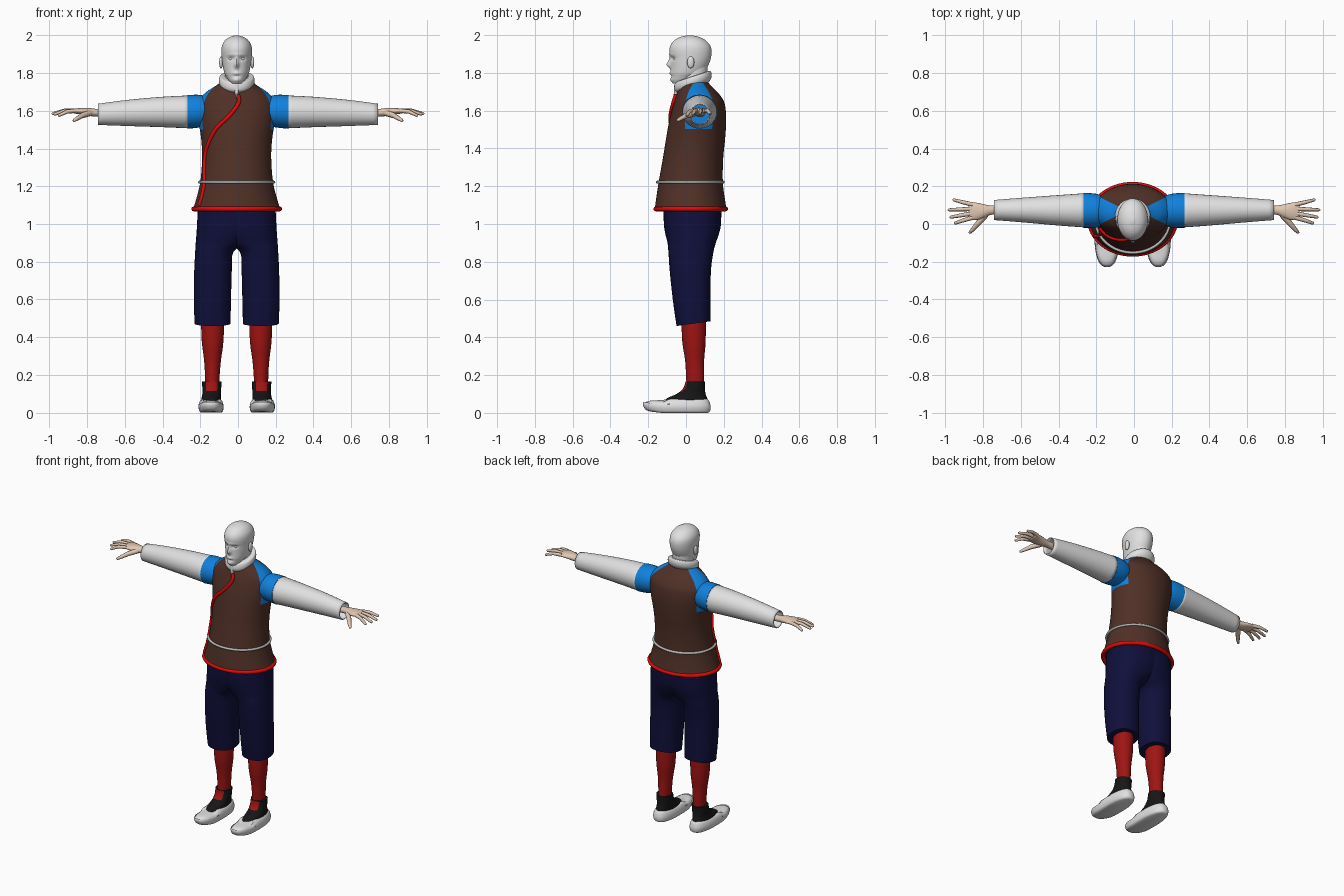
import bpy, bmesh, math
from mathutils import Vector

if "Cube" in bpy.data.objects:
    bpy.data.objects.remove(bpy.data.objects["Cube"])

CX = -0.007  # body centre line


def mat(name, r, g, b):
    m = bpy.data.materials.new(name)
    m.diffuse_color = (r, g, b, 1)
    m.use_nodes = True
    m.node_tree.nodes["Principled BSDF"].inputs["Base Color"].default_value = m.diffuse_color
    return m


BROWN = mat("brown_cloth", .08, .03, .02)
NAVY = mat("navy_cloth", .005, .005, .045)
RED = mat("bright_red_trim", .75, .003, .003)
SOCK = mat("dark_red_knit", .35, .007, .007)
BLUE = mat("blue_cloth", .005, .22, .72)
WHITE = mat("off_white", .75, .75, .75)
SKIN = mat("skin", .74, .57, .45)
BLACK = mat("black", .008, .008, .008)
GREY = mat("belt_grey", .5, .5, .48)


def dense(rings, sub):
    """Catmull-Rom interpolation of ring parameters."""
    out = []
    n = len(rings)
    for i in range(n - 1):
        p = [rings[max(0, min(n - 1, i + k))] for k in (-1, 0, 1, 2)]
        for j in range(sub):
            t = j / sub
            out.append([.5 * (2 * b + (c - a) * t + (2 * a - 5 * b + 4 * c - d) * t * t
                              + (3 * b - a - 3 * c + d) * t ** 3) for a, b, c, d in zip(*p)])
    return out + [list(rings[-1])]


def finish(bm, name, mats, angle=50):
    bmesh.ops.recalc_face_normals(bm, faces=bm.faces)
    me = bpy.data.meshes.new(name)
    bm.to_mesh(me)
    bm.free()
    for m in mats:
        me.materials.append(m)
    ob = bpy.data.objects.new(name, me)
    bpy.context.collection.objects.link(ob)
    bpy.ops.object.select_all(action='DESELECT')
    ob.select_set(True)
    bpy.context.view_layer.objects.active = ob
    bpy.ops.object.shade_smooth_by_angle(angle=math.radians(angle))
    return ob


def loft(name, rings, mats, axis='z', cx=CX, side=1, seg=32, sub=4, e=2, cap=True, shear=0, edit=None):
    """Skin rings (t, a0, a1, b0, b1): a,b are x,y for axis z and y,z for axis x."""
    bm = bmesh.new()
    loops = []
    for t, a0, a1, b0, b1 in dense(rings, sub):
        loop = []
        for k in range(seg):
            c, s = math.cos(math.tau * k / seg), math.sin(math.tau * k / seg)
            a = (a0 + a1) / 2 + (a1 - a0) / 2 * math.copysign(abs(c) ** (2 / e), c)
            b = (b0 + b1) / 2 + (b1 - b0) / 2 * math.copysign(abs(s) ** (2 / e), s)
            x, y, z = (a, b, t + shear * b) if axis == 'z' else (t, a, b)
            loop.append(bm.verts.new((cx + side * x, y, z)))
        loops.append(loop)
    for p, q in zip(loops, loops[1:]):
        for k in range(seg):
            bm.faces.new((p[k], p[(k + 1) % seg], q[(k + 1) % seg], q[k]))
    if cap:
        bm.faces.new(loops[0])
        bm.faces.new(loops[-1])
    if edit:
        edit(bm)
    return finish(bm, name, mats)


def sym(rings):
    """Rings (z, half width, y0, y1) made symmetric in x."""
    return [(z, -h, h, a, b) for z, h, a, b in rings]


def tube(name, pts, radii, m, cyclic=False):
    cu = bpy.data.curves.new(name, 'CURVE')
    cu.dimensions = '3D'
    cu.bevel_depth = 1
    cu.bevel_resolution = 2
    cu.use_fill_caps = True
    sp = cu.splines.new('POLY')
    sp.points.add(len(pts) - 1)
    for p, co, r in zip(sp.points, pts, radii):
        p.co = (*co, 1)
        p.radius = r
    sp.use_cyclic_u = cyclic
    cu.materials.append(m)
    ob = bpy.data.objects.new(name, cu)
    bpy.context.collection.objects.link(ob)
    bpy.ops.object.select_all(action='DESELECT')
    ob.select_set(True)
    bpy.context.view_layer.objects.active = ob
    bpy.ops.object.convert(target='MESH')
    bpy.ops.object.shade_smooth_by_angle(angle=math.radians(50))


def ball(name, loc, scale, m):
    bm = bmesh.new()
    bmesh.ops.create_uvsphere(bm, u_segments=16, v_segments=10, radius=1)
    for v in bm.verts:
        v.co = Vector(loc) + Vector(a * b for a, b in zip(v.co, scale))
    finish(bm, name, [m])


# Vest with blue shoulder wedges
TORSO = sym([(1.08, .232, -.165, .215), (1.12, .218, -.16, .208), (1.22, .193, -.145, .195),
             (1.35, .183, -.122, .197), (1.45, .188, -.106, .207), (1.55, .203, -.088, .213),
             (1.62, .207, -.07, .208), (1.66, .198, -.058, .195), (1.70, .16, -.045, .165),
             (1.74, .10, -.03, .125), (1.77, .07, -.02, .11)])


def shoulders(bm):
    for s in (1, -1):
        for u in (1, -1):
            bmesh.ops.bisect_plane(bm, geom=bm.verts[:] + bm.edges[:] + bm.faces[:], dist=1e-5,
                                   plane_co=(CX + s * .07, .07 + u * .02, 1.6), plane_no=(-s * u * .5, 1, 0))
    for f in bm.faces:
        c = f.calc_center_median()
        x = abs(c.x - CX)
        if c.z > 1.5 and x > .06 and abs(c.y - .07) < .02 + (x - .07) * .5:
            f.material_index = 1


loft("vest", TORSO, [BROWN, BLUE], seg=64, sub=4, edit=shoulders)
SURF = dense(TORSO, 12)


def on_vest(x, z, off=.003):
    r = min(SURF, key=lambda q: abs(q[0] - z))
    u = max(-1, min(1, (x - CX) / r[2]))
    return (x, (r[3] + r[4]) / 2 - ((r[4] - r[3]) / 2 + off) * math.sqrt(1 - u * u), z)


# Diagonal front trim, hem and belt
path = dense([(0, 1.685), (.002, 1.64), (-.045, 1.575), (-.12, 1.5), (-.163, 1.41), (-.177, 1.33),
              (-.18, 1.2), (-.205, 1.1)], 6)
tube("front_trim", [on_vest(x, z) for x, z in path], [.011] * len(path), RED)


def band(name, z, hx, y0, y1, r, m):
    pts = [(CX + hx * math.cos(math.tau * k / 64), (y0 + y1) / 2 + (y1 - y0) / 2 * math.sin(math.tau * k / 64), z)
           for k in range(64)]
    tube(name, pts, [r] * 64, m, True)


band("vest_hem", 1.08, .228, -.16, .21, .013, RED)
band("belt", 1.222, .197, -.152, .197, .008, GREY)

# Neck, collar and the small white point under it
loft("neck", sym([(1.66, .065, -.02, .11), (1.74, .062, -.03, .11), (1.83, .062, -.03, .115)]), [WHITE])
loft("collar", sym([(1.705, .07, -.04, .115), (1.725, .09, -.058, .132), (1.747, .095, -.062, .136),
                    (1.767, .09, -.056, .13), (1.77, .075, -.045, .118)]), [WHITE], shear=.33)
loft("collar_point", sym([(1.672, .003, -.066, 0), (1.70, .014, -.064, 0), (1.74, .03, -.062, 0)]), [WHITE])

# Head: (x, z, x spread, z spread, forward amount) sculpts the face
FACE = [(0, 1.842, .011, .016, .022), (0, 1.866, .009, .02, .009), (.03, 1.876, .016, .010, -.010),
        (-.03, 1.876, .016, .010, -.010), (0, 1.897, .05, .008, .004), (0, 1.798, .02, .007, .006),
        (0, 1.783, .02, .006, -.004), (0, 1.762, .02, .010, .005)]


def sculpt(bm):
    for v in bm.verts:
        if v.co.y < .01:
            x, z = v.co.x - CX, v.co.z
            v.co.y -= sum(a * math.exp(-((x - p) / sx) ** 2 - ((z - q) / sz) ** 2) for p, q, sx, sz, a in FACE)


loft("head", sym([(1.745, .026, -.07, -.02), (1.76, .042, -.078, .03), (1.78, .055, -.08, .07),
                  (1.80, .065, -.081, .095), (1.84, .074, -.08, .118), (1.88, .079, -.082, .132),
                  (1.92, .081, -.088, .135), (1.95, .076, -.08, .125), (1.975, .06, -.058, .10),
                  (1.99, .038, -.03, .07), (1.999, .01, .008, .03)]), [WHITE], seg=80, sub=7, edit=sculpt)

# Paired parts
for s, side in ((1, "left"), (-1, "right")):
    ball(side + "_eye", (CX + s * .03, -.056, 1.875), (.013, .012, .010), WHITE)
    ball(side + "_ear", (CX + s * .083, .025, 1.856), (.010, .019, .032), WHITE)

    # Shoulder cap and open sleeve
    loft(side + "_shoulder", [(.13, .0, .14, 1.53, 1.665), (.2, -.018, .16, 1.512, 1.684),
                              (.268, -.02, .165, 1.505, 1.683)], [BLUE], 'x', 0, s)
    sleeve = loft(side + "_sleeve", [(.262, -.018, .163, 1.507, 1.681), (.4, -.008, .153, 1.513, 1.674),
                                     (.58, .008, .14, 1.519, 1.658), (.742, .021, .127, 1.525, 1.637)],
                  [WHITE], 'x', 0, s, cap=False)
    mod = sleeve.modifiers.new("cloth", 'SOLIDIFY')
    mod.thickness = .006

    # Hand with four fingers and a thumb
    loft(side + "_palm", [(.66, .05, .10, 1.565, 1.605), (.75, .05, .098, 1.57, 1.61),
                          (.79, .035, .103, 1.572, 1.615), (.83, .022, .112, 1.58, 1.615),
                          (.868, .022, .116, 1.586, 1.61), (.876, .032, .108, 1.59, 1.604)],
         [SKIN], 'x', 0, s, seg=24)
    for n, (ya, xb, yb, zb) in enumerate([(.034, .955, .004, 1.575), (.056, .978, .036, 1.582),
                                          (.08, .987, .075, 1.585), (.103, .962, .128, 1.585)]):
        mid = (s * (.855 + xb) / 2, (ya + yb) / 2, (1.602 + zb) / 2 + .007)
        tube(f"{side}_finger_{n + 1}", [(s * .855, ya, 1.6), mid, (s * (xb - .006), yb, zb), (s * xb, yb, zb)],
             [.012, .0105, .008, .003], SKIN)
    tube(side + "_thumb", [(s * .785, .05, 1.588), (s * .825, .005, 1.575), (s * .855, -.03, 1.557),
                           (s * .87, -.045, 1.548), (s * .874, -.048, 1.546)],
         [.017, .015, .011, .008, .003], SKIN)

    # Knee breeches and sock
    def hem_tilt(bm):
        for v in bm.verts:
            if v.co.z < .55:
                v.co.z += (v.co.y + .05) * .14 * (.55 - v.co.z) / .09

    loft(side + "_breeches_leg", [(.46, .033, .223, -.05, .13), (.6, .03, .227, -.07, .13),
                                  (.75, .026, .225, -.086, .132), (.85, .018, .22, -.093, .145),
                                  (.9, -.05, .217, -.098, .158), (.95, -.1, .213, -.11, .175),
                                  (1.0, -.13, .21, -.117, .185), (1.1, -.15, .205, -.12, .188)],
         [NAVY], side=s, e=2.3, seg=40, sub=5, edit=hem_tilt)
    loft(side + "_sock", [(.08, .095, .165, .005, .095), (.2, .09, .168, .0, .096), (.28, .083, .173, -.005, .096),
                          (.38, .07, .185, -.02, .104), (.52, .066, .19, -.025, .105)], [SOCK], side=s)

    # Shoe: pale sole and toe, black ankle part with the sock showing in front
    def tongue(bm):
        for f in bm.faces:
            c = f.calc_center_median()
            if c.z > .115 and c.y < .03 and abs(abs(c.x - CX) - .132) < .028:
                f.material_index = 1

    def toe_rise(bm):
        for v in bm.verts:
            v.co.z += .012 * max(0, (-v.co.y - .13) / .1) - (.012 if v.co.z > .05 and v.co.y < -.1 else 0)

    loft(side + "_shoe", [(.0, .083, .187, -.19, .115), (.008, .073, .197, -.215, .127),
                          (.03, .069, .203, -.228, .131), (.05, .072, .2, -.222, .127),
                          (.066, .08, .192, -.2, .12), (.074, .095, .178, -.165, .11)],
         [WHITE], side=s, e=2.5, seg=40, edit=toe_rise)
    loft(side + "_shoe_upper", [(.05, .082, .188, -.125, .118), (.078, .084, .186, -.10, .112),
                                (.10, .084, .182, -.05, .104), (.13, .082, .182, -.015, .1),
                                (.166, .08, .184, -.003, .1)], [BLACK, SOCK], side=s, seg=40, edit=tongue)
